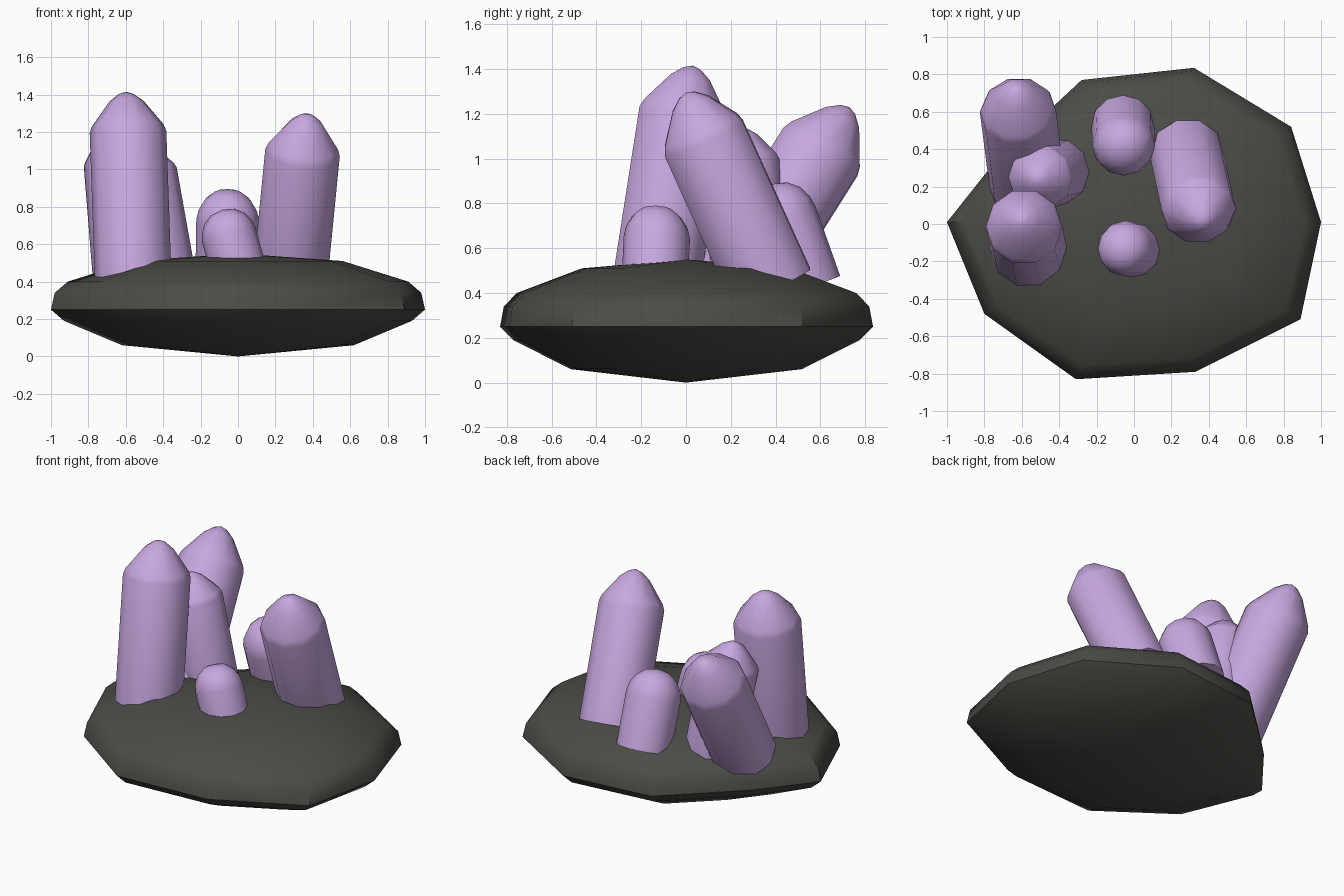
import bpy, bmesh, math
from mathutils import Vector

if "Cube" in bpy.data.objects:
    bpy.data.objects.remove(bpy.data.objects["Cube"])


def material(name, rgb):
    m = bpy.data.materials.new(name)
    m.diffuse_color = (*rgb, 1)
    m.use_nodes = True
    m.node_tree.nodes["Principled BSDF"].inputs["Base Color"].default_value = m.diffuse_color
    return m


ROCK = material("dark_stone", (0.07, 0.072, 0.061))
LILAC = material("lilac_crystal", (0.58, 0.39, 0.75))


def loft(name, rings, bottom, top, mat, angle):
    """Skin a stack of equal rings and close each end on a point."""
    bm = bmesh.new()
    loops = [[bm.verts.new(p) for p in ring] for ring in rings]
    n = len(loops[0])
    low, high = bm.verts.new(bottom), bm.verts.new(top)
    for i in range(n):
        j = (i + 1) % n
        for a, b in zip(loops, loops[1:]):
            bm.faces.new((a[i], a[j], b[j], b[i]))
        bm.faces.new((low, loops[0][j], loops[0][i]))
        bm.faces.new((high, loops[-1][i], loops[-1][j]))
    bmesh.ops.recalc_face_normals(bm, faces=bm.faces)
    mesh = bpy.data.meshes.new(name)
    bm.to_mesh(mesh)
    bm.free()
    ob = bpy.data.objects.new(name, mesh)
    bpy.context.collection.objects.link(ob)
    mesh.materials.append(mat)
    bpy.ops.object.select_all(action='DESELECT')
    ob.select_set(True)
    bpy.context.view_layer.objects.active = ob
    bpy.ops.object.shade_smooth_by_angle(angle=math.radians(angle))
    return ob


# Rock base: ten-sided outline scaled through a rounded slab profile
outline = [(1.0, 0.01), (0.84, 0.52), (0.32, 0.835), (-0.28, 0.77), (-0.73, 0.35),
           (-1.0, 0.01), (-0.80, -0.48), (-0.31, -0.83), (0.33, -0.79), (0.89, -0.51)]
profile = [(0.62, 0.06), (0.93, 0.19), (1.0, 0.25), (0.98, 0.34), (0.91, 0.40), (0.56, 0.51)]
loft("rock_base", [[(x * s, y * s, z) for x, y in outline] for s, z in profile],
     (0, 0, 0), (0, 0, 0.55), ROCK, 40)


def crystal(name, base, shoulder, tip, radius, cap, sides=10):
    """Leaning prism from base to shoulder with a stepped point above it."""
    base, shoulder, tip = Vector(base), Vector(shoulder), Vector(tip)
    axis = (shoulder - base).normalized()
    u = Vector((0, 1, 0)).cross(axis).normalized()
    v = axis.cross(u)

    def ring(center, r):
        return [center + r * (math.cos(t) * u + math.sin(t) * v)
                for t in (2 * math.pi * i / sides for i in range(sides))]

    rings = [ring(base, radius)]
    rings += [ring(shoulder.lerp(tip, h), radius * s) for s, h in cap]
    loft(name, rings, base, tip, LILAC, 50)


POINTED = [(1.0, 0.0), (0.93, 0.17), (0.45, 0.76), (0.2, 0.94)]
ROUNDED = [(1.0, 0.0), (0.93, 0.32), (0.75, 0.65), (0.45, 0.9)]

# Tall crystals
crystal("front_left_crystal", (-0.56, -0.14, 0.40), (-0.588, -0.015, 1.20),
        (-0.60, 0.03, 1.415), 0.205, POINTED)
crystal("right_crystal", (0.28, 0.38, 0.43), (0.345, 0.08, 1.09),
        (0.37, 0.0, 1.295), 0.2, POINTED)
crystal("back_left_crystal", (-0.57, 0.21, 0.41), (-0.62, 0.60, 1.03),
        (-0.635, 0.73, 1.23), 0.205, POINTED)
crystal("middle_left_crystal", (-0.40, 0.28, 0.42), (-0.50, 0.25, 0.98),
        (-0.525, 0.24, 1.14), 0.175, POINTED)

# Short rounded crystals
crystal("back_small_crystal", (-0.06, 0.53, 0.42), (-0.055, 0.42, 0.73),
        (-0.055, 0.375, 0.885), 0.168, ROUNDED, 12)
crystal("front_small_crystal", (0.01, -0.14, 0.44), (-0.05, -0.13, 0.65),
        (-0.085, -0.13, 0.785), 0.148, ROUNDED, 12)
